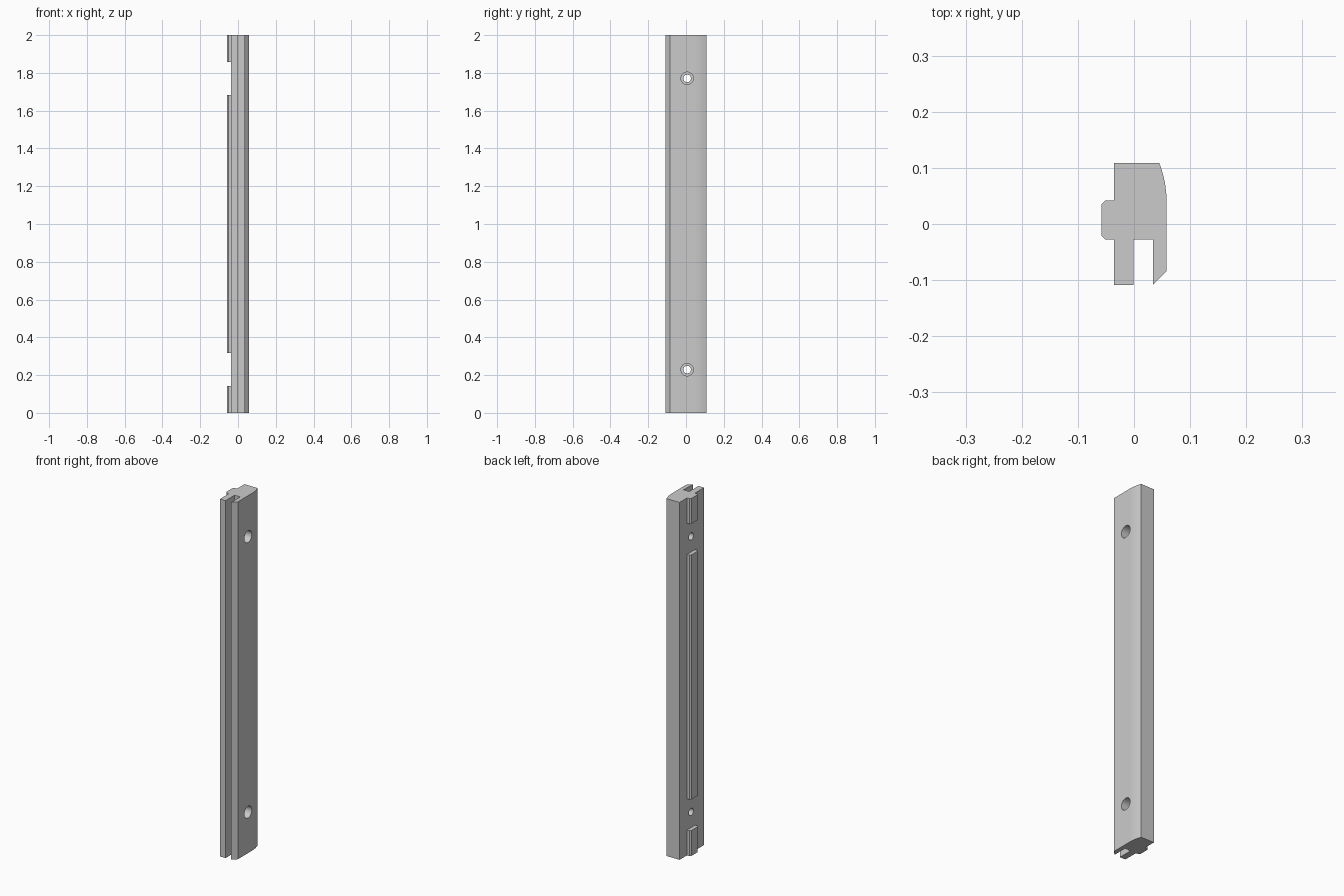
import bpy, bmesh, math
from mathutils import Matrix

cube = bpy.data.objects.get("Cube")
if cube:
    bpy.data.objects.remove(cube)

grey = bpy.data.materials.new("light_grey")
grey.use_nodes = True
grey.diffuse_color = (0.6, 0.6, 0.6, 1)
grey.node_tree.nodes["Principled BSDF"].inputs["Base Color"].default_value = (0.6, 0.6, 0.6, 1)

HEIGHT = 2.0
HOLE_Y, HOLE_Z = 0.006, 0.229
BACK_X = -0.036


def make_object(name, bm):
    bmesh.ops.recalc_face_normals(bm, faces=bm.faces)
    mesh = bpy.data.meshes.new(name)
    bm.to_mesh(mesh)
    bm.free()
    mesh.materials.append(grey)
    obj = bpy.data.objects.new(name, mesh)
    bpy.context.collection.objects.link(obj)
    return obj


def extrude_profile(name, profile, z0, z1):
    bm = bmesh.new()
    face = bm.faces.new([bm.verts.new((x, y, z0)) for x, y in profile])
    top = bmesh.ops.extrude_face_region(bm, geom=[face])["geom"]
    verts = [v for v in top if isinstance(v, bmesh.types.BMVert)]
    bmesh.ops.translate(bm, verts=verts, vec=(0, 0, z1 - z0))
    return make_object(name, bm)


def bore_cutter(name, radius, x0, x1):
    # Horizontal cylinders through both hole positions
    bm = bmesh.new()
    for z in (HOLE_Z, HEIGHT - HOLE_Z):
        place = Matrix.Translation(((x0 + x1) / 2, HOLE_Y, z)) @ Matrix.Rotation(math.pi / 2, 4, "Y")
        bmesh.ops.create_cone(bm, cap_ends=True, segments=32, radius1=radius,
                              radius2=radius, depth=x1 - x0, matrix=place)
    obj = make_object(name, bm)
    obj.hide_render = True
    return obj


# Main bar: slotted front edge, chamfered lip and rounded rear corner
R = 0.188
sweep = math.asin(0.0685 / R)
curve = [(0.058 - R + R * math.cos(a), 0.04 + R * math.sin(a))
         for a in (sweep * i / 10 for i in range(11))]
profile = [(BACK_X, -0.1085), (-0.001, -0.1085), (-0.001, -0.028), (0.034, -0.028),
           (0.034, -0.1085), (0.058, -0.084)] + curve + [(BACK_X, 0.1085)]
bar = extrude_profile("bar", profile, 0, HEIGHT)

# Counterbored screw holes
cutters = [bore_cutter("counterbore_cutter", 0.033, 0.0, 0.1),
           bore_cutter("through_hole_cutter", 0.02, -0.1, 0.05)]
for cutter in cutters:
    mod = bar.modifiers.new(cutter.name, "BOOLEAN")
    mod.operation, mod.solver, mod.object = "DIFFERENCE", "EXACT", cutter
    bpy.context.view_layer.objects.active = bar
    bpy.ops.object.modifier_apply(modifier=mod.name)
for cutter in cutters:
    bpy.data.objects.remove(cutter)

# Locating rail with chamfered edges, interrupted at the holes
rail = [(BACK_X, -0.028), (-0.051, -0.028), (-0.058, -0.021),
        (-0.058, 0.035), (-0.051, 0.042), (BACK_X, 0.042)]
GAP = 0.087
spans = {"lower_rail": (0, HOLE_Z - GAP),
         "middle_rail": (HOLE_Z + GAP, HEIGHT - HOLE_Z - GAP),
         "upper_rail": (HEIGHT - HOLE_Z + GAP, HEIGHT)}
for name, (z0, z1) in spans.items():
    extrude_profile(name, rail, z0, z1)

# Smooth the curved corner and bores
bpy.ops.object.select_all(action="DESELECT")
bar.select_set(True)
bpy.context.view_layer.objects.active = bar
bpy.ops.object.shade_smooth_by_angle(angle=math.radians(20))
